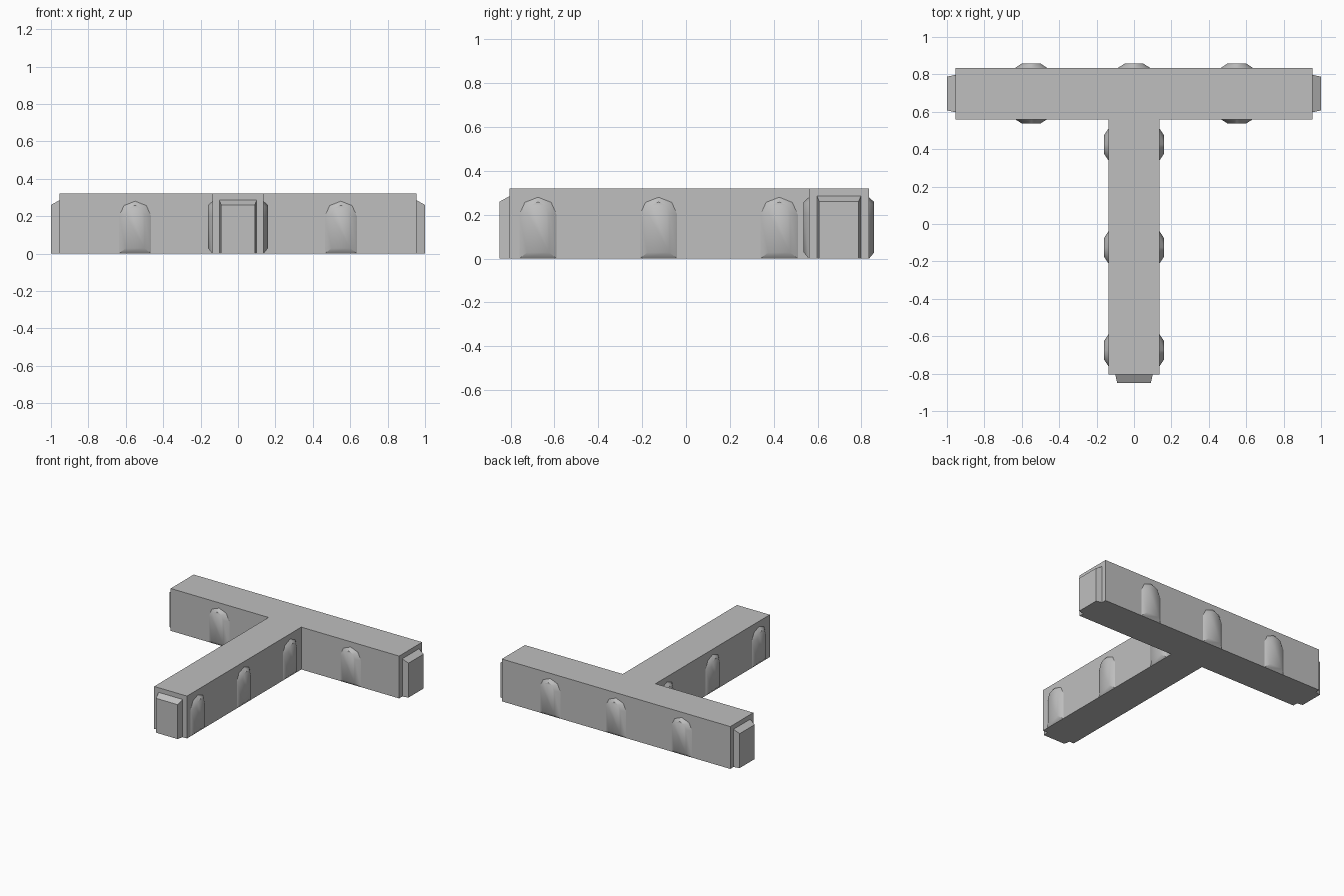
import bpy, bmesh, math
from mathutils import Matrix, Vector

if "Cube" in bpy.data.objects:
    bpy.data.objects.remove(bpy.data.objects["Cube"])

stone = bpy.data.materials.new("grey_stone")
stone.diffuse_color = (0.52, 0.52, 0.52, 1)
stone.use_nodes = True
stone.node_tree.nodes["Principled BSDF"].inputs["Base Color"].default_value = stone.diffuse_color

H = 0.32               # wall height
BX, BY0, BY1 = 0.955, 0.56, 0.835   # crossbar
SX, SY = 0.137, -0.805              # stem


def finish(name, bm, smooth=False):
    bmesh.ops.recalc_face_normals(bm, faces=bm.faces)
    mesh = bpy.data.meshes.new(name)
    bm.to_mesh(mesh)
    bm.free()
    obj = bpy.data.objects.new(name, mesh)
    bpy.context.collection.objects.link(obj)
    mesh.materials.append(stone)
    if smooth:
        bpy.ops.object.select_all(action='DESELECT')
        obj.select_set(True)
        bpy.context.view_layer.objects.active = obj
        bpy.ops.object.shade_smooth_by_angle(angle=math.radians(40))
    return obj


def relief(name, wall, outer, depth, loc, turn, smooth=False):
    """Raised panel lofted from a wall outline to a smaller front outline, facing -y before turning."""
    bm = bmesh.new()
    m = Matrix.Translation(Vector(loc)) @ Matrix.Rotation(math.radians(turn), 4, 'Z')
    a = [bm.verts.new(m @ Vector((x, 0, z))) for x, z in wall]
    b = [bm.verts.new(m @ Vector((x, -depth, z))) for x, z in outer]
    n = len(a)
    for i in range(n):
        j = (i + 1) % n
        bm.faces.new((a[i], a[j], b[j], b[i]))
    bm.faces.new(b)
    bm.faces.new(a[::-1])
    return finish(name, bm, smooth)


def arch(half, bottom, spring, rise):
    pts = [(-half, bottom), (half, bottom)]
    for i in range(5):
        t = math.pi * i / 4
        pts.append((half * math.cos(t), spring + rise * math.sin(t)))
    return pts


def panel(half, top):
    return [(-half, 0), (half, 0), (half, top), (-half, top)]


# T-shaped wall
bm = bmesh.new()
outline = [(-SX, SY), (SX, SY), (SX, BY0), (BX, BY0),
           (BX, BY1), (-BX, BY1), (-BX, BY0), (-SX, BY0)]
base = bm.faces.new([bm.verts.new((x, y, 0)) for x, y in outline])
ext = bmesh.ops.extrude_face_region(bm, geom=[base], use_keep_orig=True)
bmesh.ops.translate(bm, vec=(0, 0, H),
                    verts=[v for v in ext["geom"] if isinstance(v, bmesh.types.BMVert)])
finish("t_wall", bm)

# Bevelled plates on the three free ends
mid = (BY0 + BY1) / 2
for name, loc, turn in (("front", (0, SY, 0), 0),
                        ("right", (BX, mid, 0), 90),
                        ("left", (-BX, mid, 0), -90)):
    relief(name + "_end_plate", panel(0.1, 0.285), panel(0.09, 0.26), 0.045, loc, turn)

# Raised arches along the walls
spots = [("bar_front_arch", (x, BY0, 0), 0) for x in (-0.55, 0.55)]
spots += [("bar_back_arch", (x, BY1, 0), 180) for x in (-0.55, 0, 0.55)]
for y in (-0.675, -0.125, 0.425):
    spots += [("stem_right_arch", (SX, y, 0), 90), ("stem_left_arch", (-SX, y, 0), -90)]
for name, loc, turn in spots:
    relief(name, arch(0.085, 0, 0.2, 0.08), arch(0.05, 0.028, 0.207, 0.051),
           0.023, loc, turn, smooth=True)
